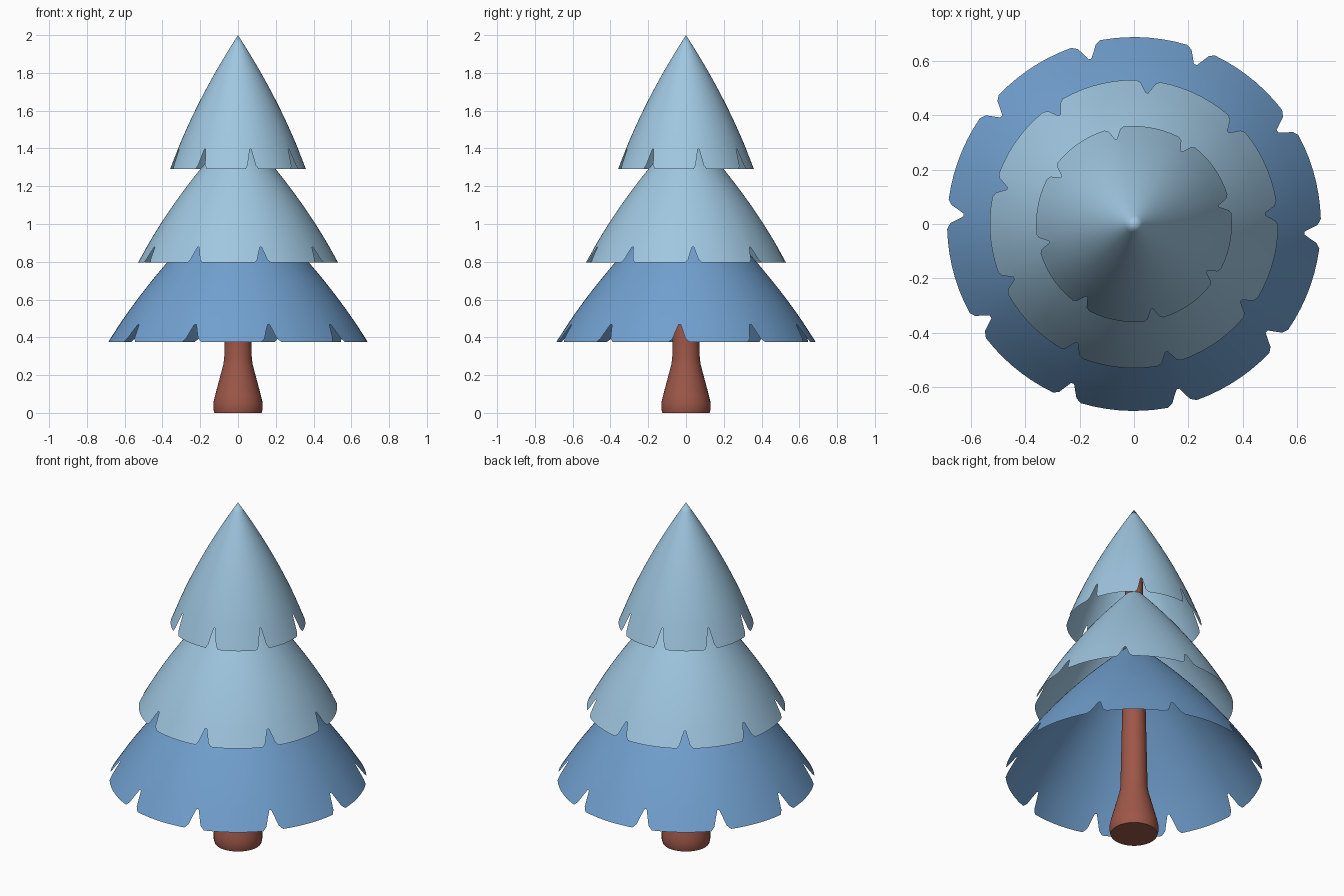
import bpy, bmesh, math

cube = bpy.data.objects.get("Cube")
if cube:
    bpy.data.objects.remove(cube, do_unlink=True)


def make_material(name, rgb):
    mat = bpy.data.materials.new(name)
    mat.use_nodes = True
    mat.diffuse_color = (*rgb, 1)
    mat.node_tree.nodes["Principled BSDF"].inputs["Base Color"].default_value = (*rgb, 1)
    return mat


def finish(name, bm, mat):
    mesh = bpy.data.meshes.new(name)
    bm.to_mesh(mesh)
    bm.free()
    mesh.materials.append(mat)
    obj = bpy.data.objects.new(name, mesh)
    bpy.context.collection.objects.link(obj)
    bpy.ops.object.select_all(action="DESELECT")
    obj.select_set(True)
    bpy.context.view_layer.objects.active = obj
    bpy.ops.object.shade_smooth_by_angle(angle=math.radians(35))
    return obj


def ring_point(bm, radius, angle, z):
    return bm.verts.new((radius * math.cos(angle), radius * math.sin(angle), z))


def bridge(bm, upper, lower):
    n = len(upper)
    for i in range(n):
        j = (i + 1) % n
        bm.faces.new((lower[i], lower[j], upper[j], upper[i]))


# Notch outline: sideways position and height, as fractions of its size
NOTCH = [(-1, 0), (-0.65, 0.2), (-0.4, 0.6), (-0.12, 0.97), (0.1, 0.97),
         (0.35, 0.6), (0.6, 0.2), (1, 0)]


def branch_tier(name, mat, apex, hem, radius, notches, start, half_width, depth):
    """Open bell-shaped shell whose hem is cut by evenly spaced notches."""
    height = apex - hem

    def radius_at(z):
        t = (apex - z) / height
        return radius * (1.28 * t - 0.28 * t * t)

    # Columns: notch outline points, then plain hem up to the next notch
    columns = []
    step = 360 / notches
    for k in range(notches):
        centre = start + k * step
        columns += [(centre + f * half_width, h * depth) for f, h in NOTCH]
        gap = step - 2 * half_width
        columns += [(centre + half_width + gap * i / 7, 0) for i in range(1, 7)]
    columns = [(math.radians(a), rise) for a, rise in columns]

    bm = bmesh.new()
    rows = 12
    band = hem + depth * 1.15
    rings = []
    for r in range(1, rows + 1):
        z = apex + (band - apex) * r / rows
        rings.append([ring_point(bm, radius_at(z), a, z) for a, rise in columns])
    rings.append([ring_point(bm, radius_at(hem + rise), a, hem + rise)
                  for a, rise in columns])
    tip = bm.verts.new((0, 0, apex))
    first = rings[0]
    for i in range(len(first)):
        bm.faces.new((first[i], first[(i + 1) % len(first)], tip))
    for upper, lower in zip(rings, rings[1:]):
        bridge(bm, upper, lower)
    return finish(name, bm, mat)


def turned(name, mat, profile, sides=40):
    """Closed solid turned around the z axis from (radius, z) points."""
    bm = bmesh.new()
    rings = [[ring_point(bm, r, math.tau * i / sides, z) for i in range(sides)]
             for r, z in profile]
    for lower, upper in zip(rings, rings[1:]):
        bridge(bm, upper, lower)
    bm.faces.new(rings[0][::-1])
    bm.faces.new(rings[-1])
    return finish(name, bm, mat)


bark = make_material("red brown bark", (0.34, 0.095, 0.065))
deep_blue = make_material("mid blue needles", (0.165, 0.35, 0.62))
pale_blue = make_material("pale blue needles", (0.35, 0.57, 0.75))

# Trunk with a flared foot, running up inside the tiers
turned("trunk", bark, [(0.125, 0), (0.13, 0.02), (0.13, 0.055), (0.122, 0.09),
                       (0.078, 0.255), (0.073, 0.29), (0.071, 0.38),
                       (0.062, 0.8), (0.045, 1.65)])

# Three overlapping tiers of branches
branch_tier("lower_branches", deep_blue, 1.18, 0.375, 0.687, 10, -3, 4.6, 0.095)
branch_tier("middle_branches", pale_blue, 1.52, 0.795, 0.53, 9, 4.4, 4.8, 0.085)
branch_tier("upper_branches", pale_blue, 2.0, 1.29, 0.36, 8, 12, 5.6, 0.11)
